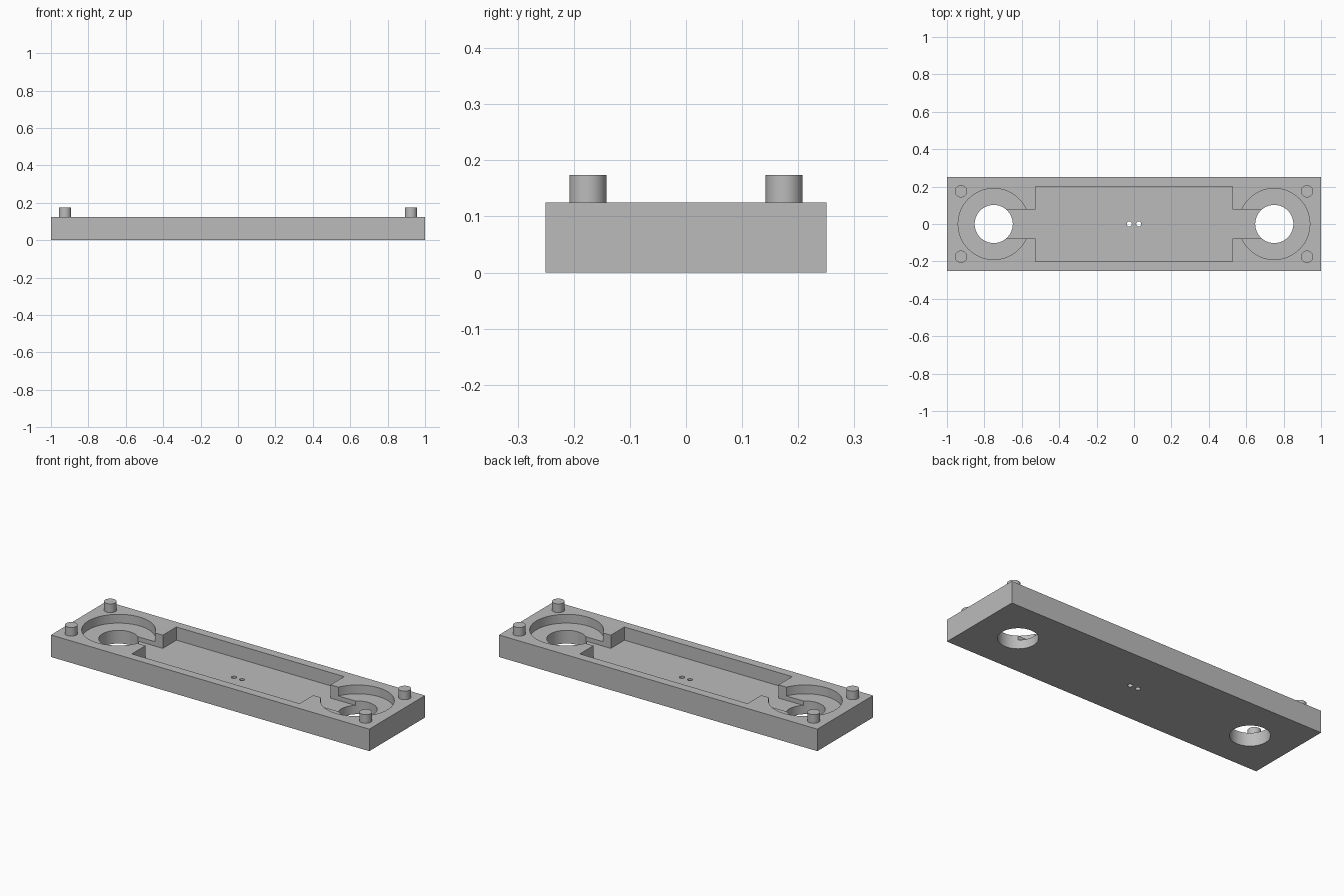
import bpy

cube = bpy.data.objects.get("Cube")
if cube:
    bpy.data.objects.remove(cube, do_unlink=True)

HEIGHT = 0.125
POCKET_FLOOR = 0.05
RING_FLOOR = 0.075
PEG_TOP = 0.174
ABOVE = 0.2
BELOW = -0.1

grey = bpy.data.materials.new("plain_grey")
grey.use_nodes = True
colour = (0.5, 0.5, 0.5, 1)
grey.diffuse_color = colour
grey.node_tree.nodes["Principled BSDF"].inputs["Base Color"].default_value = colour


def finish(name):
    obj = bpy.context.object
    obj.name = obj.data.name = name
    obj.data.materials.append(grey)
    return obj


def box(name, half_x, half_y, low, high):
    bpy.ops.mesh.primitive_cube_add(size=2, location=(0, 0, (low + high) / 2))
    bpy.context.object.scale = (half_x, half_y, (high - low) / 2)
    bpy.ops.object.transform_apply(location=True, rotation=False, scale=True)
    return finish(name)


def cylinder(name, x, y, radius, low, high, sides=64):
    bpy.ops.mesh.primitive_cylinder_add(
        vertices=sides, radius=radius, depth=high - low,
        location=(x, y, (low + high) / 2))
    return finish(name)


# Base plate and the recesses cut into it
plate = box("base_plate", 1, 0.25, 0, HEIGHT)
cutters = []
for side in (-1, 1):
    cutters.append(cylinder("round_recess_cutter", side * 0.75, 0, 0.19, RING_FLOOR, ABOVE, 96))
cutters.append(box("centre_pocket_cutter", 0.527, 0.2, POCKET_FLOOR, ABOVE))
cutters.append(box("channel_cutter", 0.75, 0.0775, POCKET_FLOOR, ABOVE))

# Through holes: one large at each end, two small in the middle
for side in (-1, 1):
    cutters.append(cylinder("large_hole_cutter", side * 0.75, 0, 0.102, BELOW, ABOVE))
    cutters.append(cylinder("small_hole_cutter", side * 0.025, 0, 0.0135, BELOW, ABOVE, 32))

bpy.context.view_layer.objects.active = plate
for cutter in cutters:
    cut = plate.modifiers.new("cut", 'BOOLEAN')
    cut.operation = 'DIFFERENCE'
    cut.solver = 'EXACT'
    cut.object = cutter
    bpy.ops.object.modifier_apply(modifier=cut.name)
for cutter in cutters:
    bpy.data.objects.remove(cutter, do_unlink=True)

# Corner locating pegs
parts = [plate]
for side, x in (("right", -0.925), ("left", 0.925)):
    for end, y in (("front", -0.175), ("back", 0.175)):
        parts.append(cylinder(f"peg_{end}_{side}", x, y, 0.033, HEIGHT - 0.01, PEG_TOP, 48))

# Smooth the round walls, keep the edges sharp
bpy.ops.object.select_all(action='DESELECT')
for part in parts:
    part.select_set(True)
bpy.context.view_layer.objects.active = plate
bpy.ops.object.shade_smooth_by_angle(angle=0.52)
